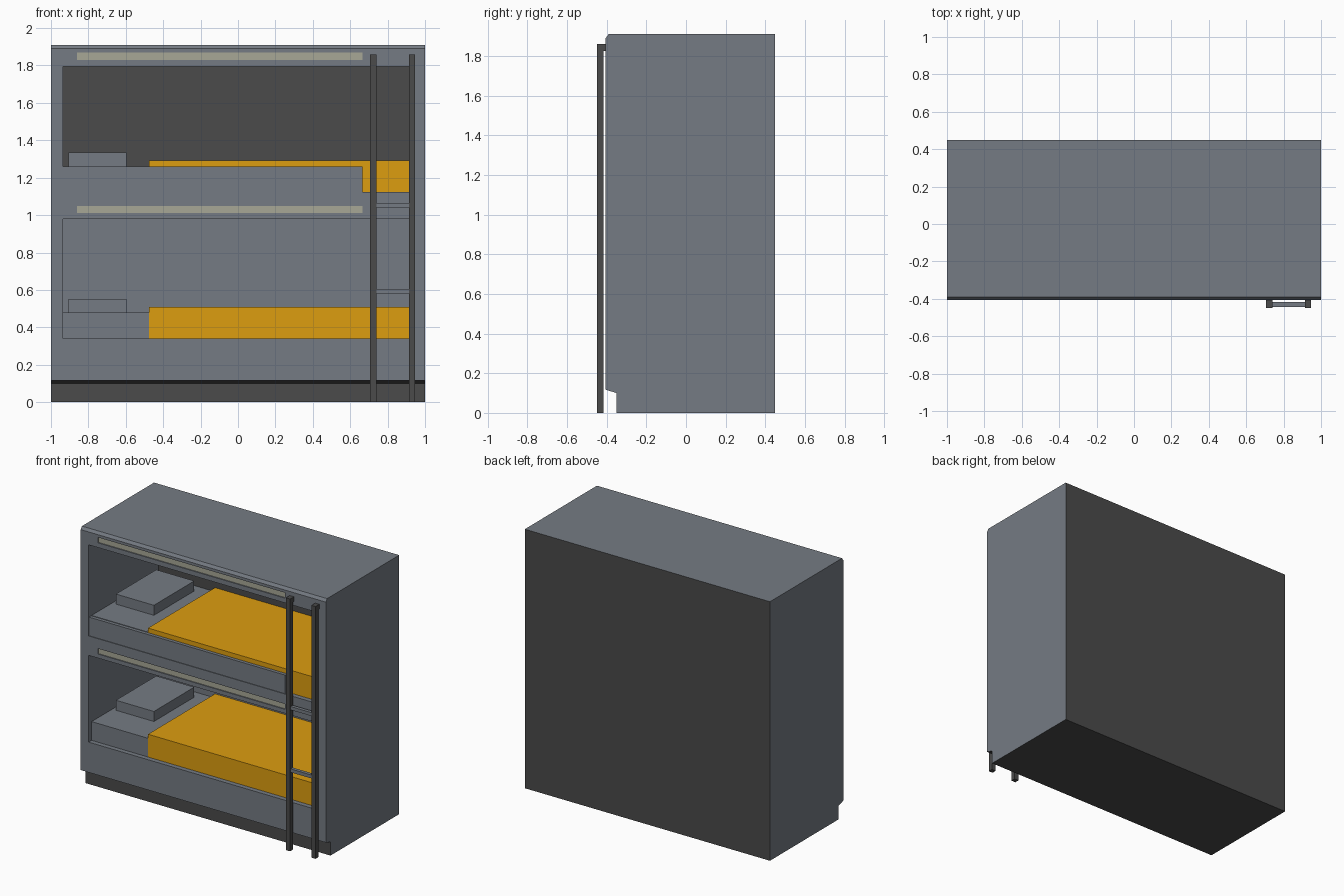
import bpy
import bmesh

default_cube = bpy.data.objects.get("Cube")
if default_cube:
    bpy.data.objects.remove(default_cube, do_unlink=True)


def material(name, r, g, b):
    m = bpy.data.materials.new(name)
    m.use_nodes = True
    m.diffuse_color = (r, g, b, 1)
    m.node_tree.nodes["Principled BSDF"].inputs["Base Color"].default_value = (r, g, b, 1)
    return m


grey = material("slate grey", 0.178, 0.198, 0.227)
dark = material("charcoal", 0.069, 0.069, 0.069)
gold = material("golden yellow", 0.716, 0.337, 0.005)
cream = material("lamp beige", 0.39, 0.39, 0.305)


def finish(name, bm, *mats):
    bmesh.ops.recalc_face_normals(bm, faces=bm.faces)
    mesh = bpy.data.meshes.new(name)
    bm.to_mesh(mesh)
    bm.free()
    ob = bpy.data.objects.new(name, mesh)
    bpy.context.collection.objects.link(ob)
    for m in mats:
        mesh.materials.append(m)
    return ob


def add_box(bm, x, y, z):
    """Add a box given its (low, high) range on each axis."""
    verts = bmesh.ops.create_cube(bm, size=1)["verts"]
    for v in verts:
        for i, (lo, hi) in enumerate((x, y, z)):
            v.co[i] = lo if v.co[i] < 0 else hi


def box(name, mat, x, y, z):
    bm = bmesh.new()
    add_box(bm, x, y, z)
    return finish(name, bm, mat)


FRONT, BACK, INNER = -0.405, 0.45, 0.41
SIDE = 0.935
LAMP_X = (-0.86, 0.665)
LAMPS = {"lower": (1.01, 1.05), "upper": (1.83, 1.87)}
ALCOVES = {"lower": (0.34, 0.98), "upper": (1.123, 1.795)}

# Cabinet: side profile extruded across the width
profile = [(-0.35, 0), (-0.35, 0.1), (FRONT, 0.117), (FRONT, 1.89),
           (-0.39, 1.91), (BACK, 1.91), (BACK, 0)]
bm = bmesh.new()
face = bm.faces.new([bm.verts.new((-1, y, z)) for y, z in profile])
new = bmesh.ops.extrude_face_region(bm, geom=[face])["geom"]
bmesh.ops.translate(bm, vec=(2, 0, 0),
                    verts=[v for v in new if isinstance(v, bmesh.types.BMVert)])
cabinet = finish("cabinet", bm, grey, dark)

# Sleeping alcoves and lamp recesses cut from the front
bm = bmesh.new()
for z in ALCOVES.values():
    add_box(bm, (-SIDE, SIDE), (-0.6, INNER), z)
for z in LAMPS.values():
    add_box(bm, LAMP_X, (-0.6, FRONT + 0.02), z)
cutter = finish("alcove_cutter", bm, grey)
cutter.hide_render = True
cut = cabinet.modifiers.new("alcoves", "BOOLEAN")
cut.operation = "DIFFERENCE"
cut.solver = "EXACT"
cut.object = cutter
bpy.context.view_layer.objects.active = cabinet
cabinet.select_set(True)
bpy.ops.object.modifier_apply(modifier=cut.name)
bpy.data.objects.remove(cutter, do_unlink=True)

# Charcoal back, underside, plinth and upper alcove back wall
for p in cabinet.data.polygons:
    c, n = p.center, p.normal
    outer_back = n.y > 0.9
    plinth = c.z < 0.2 and (n.z < -0.5 or (n.y < -0.2 and c.y > FRONT + 0.01))
    upper_wall = n.y < -0.9 and c.y > 0.3 and c.z > 1.1
    p.material_index = int(outer_back or plinth or upper_wall)

# Bedding and lamp for each bunk
for level, (floor, _) in ALCOVES.items():
    bed_y = (-0.37, INNER)
    box(level + "_mattress", grey, (-SIDE, -0.475), bed_y, (floor, floor + 0.138))
    box(level + "_blanket", gold, (-0.475, SIDE), bed_y, (floor, floor + 0.168))
    box(level + "_pillow", grey, (-0.905, -0.595), (-0.13, 0.34),
        (floor + 0.138, floor + 0.212))
    box(level + "_lamp", cream, LAMP_X, (FRONT + 0.008, FRONT + 0.02), LAMPS[level])

# Guard rail of the upper bunk
box("guard_rail", grey, (-SIDE, 0.665), (-0.4, -0.375), (1.123, 1.26))

# Ladder: two posts with wall brackets, and rungs
for name, x in (("right", (0.705, 0.74)), ("left", (0.913, 0.947))):
    box(name + "_ladder_post", dark, x, (-0.45, -0.416), (0, 1.86))
    box(name + "_ladder_bracket", dark, x, (-0.416, FRONT), (1.825, 1.86))
for name, z in (("lower", 0.58), ("upper", 1.04)):
    box(name + "_ladder_rung", grey, (0.74, 0.913), (-0.443, -0.418), (z, z + 0.025))
